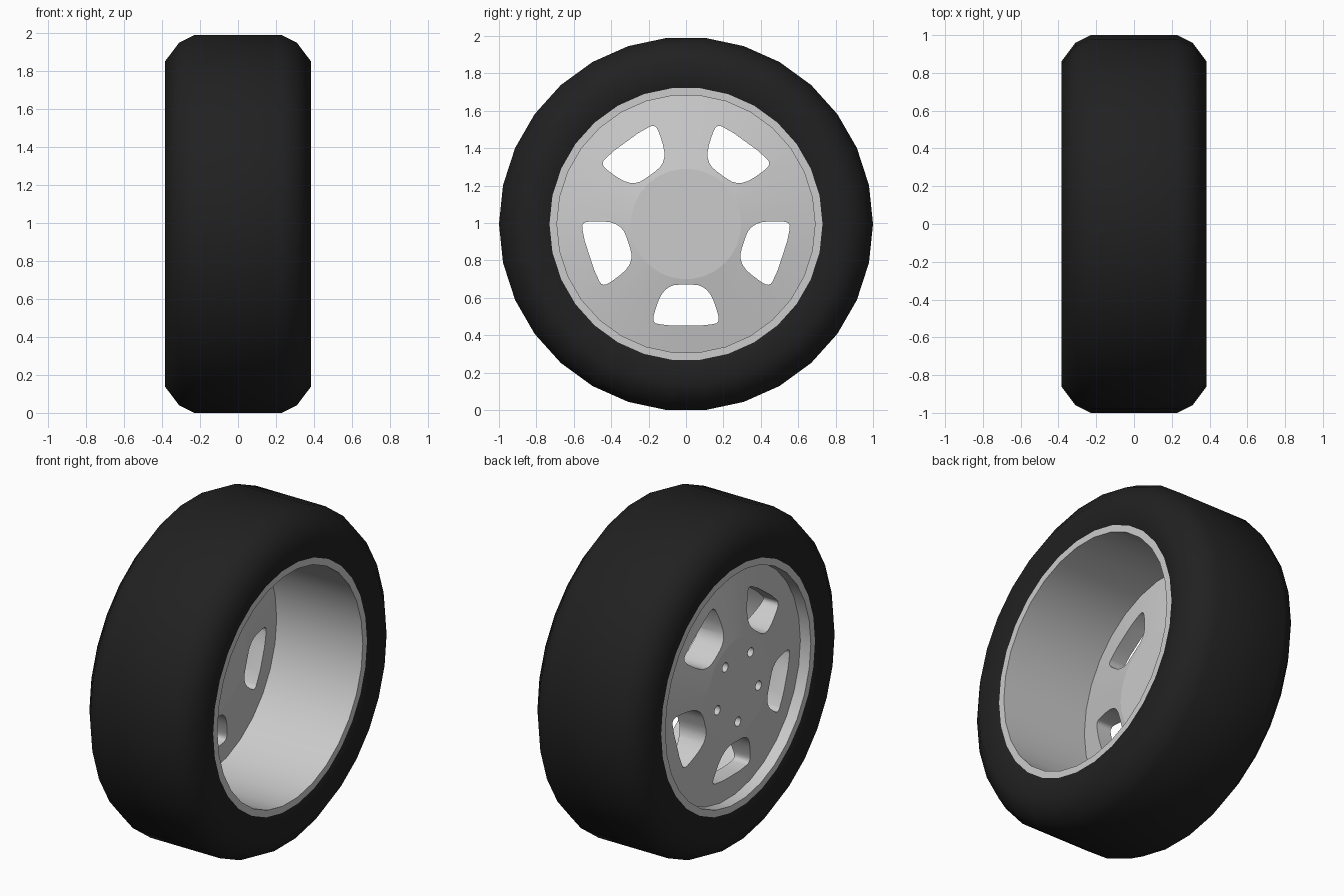
import bpy, bmesh
from math import sin, cos, pi, radians

if "Cube" in bpy.data.objects:
    bpy.data.objects.remove(bpy.data.objects["Cube"])

SEG = 30
CZ = 0.9945  # axle height


def make_object(name, bm):
    bmesh.ops.recalc_face_normals(bm, faces=bm.faces)
    mesh = bpy.data.meshes.new(name)
    bm.to_mesh(mesh)
    bm.free()
    obj = bpy.data.objects.new(name, mesh)
    bpy.context.collection.objects.link(obj)
    return obj


def lathe(name, profile, closed=False, caps=False):
    """Revolve (x, radius) points round the axle."""
    bm = bmesh.new()
    rings = []
    for x, r in profile:
        rings.append([bm.verts.new((x, r * cos(2 * pi * i / SEG), CZ + r * sin(2 * pi * i / SEG)))
                      for i in range(SEG)])
    pairs = list(zip(rings, rings[1:]))
    if closed:
        pairs.append((rings[-1], rings[0]))
    for a, b in pairs:
        for i in range(SEG):
            j = (i + 1) % SEG
            bm.faces.new((a[i], a[j], b[j], b[i]))
    if caps:
        bm.faces.new(rings[0])
        bm.faces.new(rings[-1])
    return make_object(name, bm)


def prism(bm, outline, x0, x1, angle):
    """Extrude a (sideways, downward) outline along x, turned round the axle."""
    c, s = cos(angle), sin(angle)
    ends = [[bm.verts.new((x, w * c + d * s, CZ + w * s - d * c)) for w, d in outline]
            for x in (x0, x1)]
    n = len(outline)
    for i in range(n):
        j = (i + 1) % n
        bm.faces.new((ends[0][i], ends[0][j], ends[1][j], ends[1][i]))
    bm.faces.new(ends[0])
    bm.faces.new(ends[1])


def smooth(obj, angle):
    bpy.ops.object.select_all(action='DESELECT')
    obj.select_set(True)
    bpy.context.view_layer.objects.active = obj
    bpy.ops.object.shade_smooth_by_angle(angle=radians(angle))


# Tyre: smooth outer skin with rounded shoulders, sidewalls drawn in to the rim
half = [(0.346, 0.73), (0.385, 0.86), (0.31, 0.96), (0.23, 1.0)]
tyre = lathe("tyre", half + [(-x, r) for x, r in reversed(half)])
rubber = bpy.data.materials.new("rubber")
rubber.diffuse_color = (0.015, 0.015, 0.015, 1)
rubber.use_nodes = True
rubber.node_tree.nodes["Principled BSDF"].inputs["Base Color"].default_value = rubber.diffuse_color
tyre.data.materials.append(rubber)
smooth(tyre, 60)

# Rim barrel with flat lips
rim = lathe("rim", [(-0.346, 0.73), (0.346, 0.73), (0.346, 0.69), (-0.346, 0.69)], closed=True)
smooth(rim, 30)

# Wheel disc: thick hub tapering to the rim on both sides
disc = lathe("wheel_disc", [(-0.345, 0.295), (-0.275, 0.70), (-0.228, 0.70), (-0.152, 0.295)], caps=True)

# Cutter: five windows and five blind bolt holes
side = [(0.03, 0.324), (0.065, 0.327), (0.092, 0.338), (0.115, 0.356), (0.134, 0.382),
        (0.15, 0.417), (0.163, 0.455), (0.172, 0.487), (0.175, 0.505), (0.173, 0.519),
        (0.164, 0.53), (0.148, 0.535), (0.08, 0.543)]
window = side + [(-w, d) for w, d in reversed(side)]
bolt = [(0.028 * cos(pi * i / 6), 0.205 + 0.028 * sin(pi * i / 6)) for i in range(12)]
bm = bmesh.new()
for k in range(5):
    prism(bm, window, -0.6, 0.1, 2 * pi * k / 5)
    prism(bm, bolt, -0.6, -0.27, 2 * pi * k / 5)
cutter = make_object("hole_cutter", bm)
cutter.hide_render = True

# Cut the holes and keep the result
mod = disc.modifiers.new("holes", 'BOOLEAN')
mod.operation = 'DIFFERENCE'
mod.solver = 'EXACT'
mod.object = cutter
bpy.context.view_layer.update()
result = bpy.data.meshes.new_from_object(disc.evaluated_get(bpy.context.evaluated_depsgraph_get()))
disc.modifiers.clear()
disc.data = result
bpy.data.objects.remove(cutter)
smooth(disc, 50)

# Flat hub faces keep a crisp border with the cone
for p in disc.data.polygons:
    if abs(p.normal.x) > 0.999:
        p.use_smooth = False
